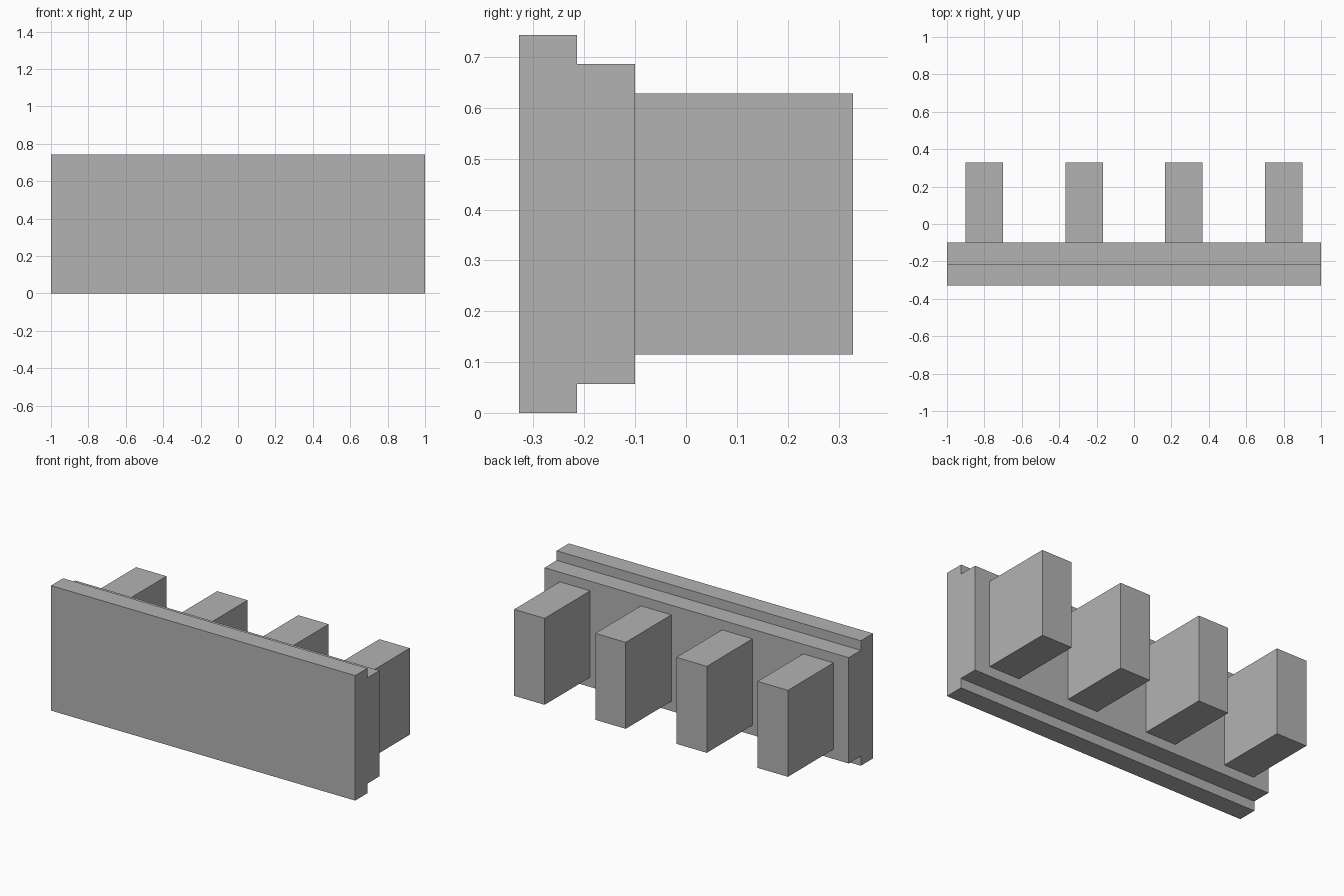
import bpy
import bmesh

cube = bpy.data.objects.get("Cube")
if cube:
    bpy.data.objects.remove(cube, do_unlink=True)

# Single flat colour
grey = bpy.data.materials.new("plain_grey")
grey.use_nodes = True
colour = (0.45, 0.45, 0.45, 1.0)
grey.diffuse_color = colour
grey.node_tree.nodes["Principled BSDF"].inputs["Base Color"].default_value = colour

MID_Z = 0.3715
FRONT, STEP, REAR, TIP = -0.328, -0.214, -0.1, 0.328


def add_object(name, bm):
    bmesh.ops.recalc_face_normals(bm, faces=bm.faces)
    mesh = bpy.data.meshes.new(name)
    bm.to_mesh(mesh)
    bm.free()
    mesh.materials.append(grey)
    obj = bpy.data.objects.new(name, mesh)
    bpy.context.collection.objects.link(obj)


# Stepped plate: one side profile extruded along x
tall, short = MID_Z, 0.3145
upper = [(FRONT, tall), (STEP, tall), (STEP, short), (REAR, short)]
profile = upper + [(y, -z) for y, z in reversed(upper)]
bm = bmesh.new()
face = bm.faces.new([bm.verts.new((-1, y, MID_Z + z)) for y, z in profile])
result = bmesh.ops.extrude_face_region(bm, geom=[face], use_keep_orig=True)
moved = [v for v in result["geom"] if isinstance(v, bmesh.types.BMVert)]
bmesh.ops.translate(bm, verts=moved, vec=(2, 0, 0))
add_object("stepped_plate", bm)

# Four evenly spaced blocks on the back
for i in range(4):
    bm = bmesh.new()
    verts = bmesh.ops.create_cube(bm, size=1)["verts"]
    bmesh.ops.scale(bm, verts=verts, vec=(0.2, TIP - REAR, 0.514))
    x = -0.8 + i * 1.6 / 3
    bmesh.ops.translate(bm, verts=verts, vec=(x, (TIP + REAR) / 2, MID_Z))
    add_object(f"rear_block_{i + 1}", bm)
